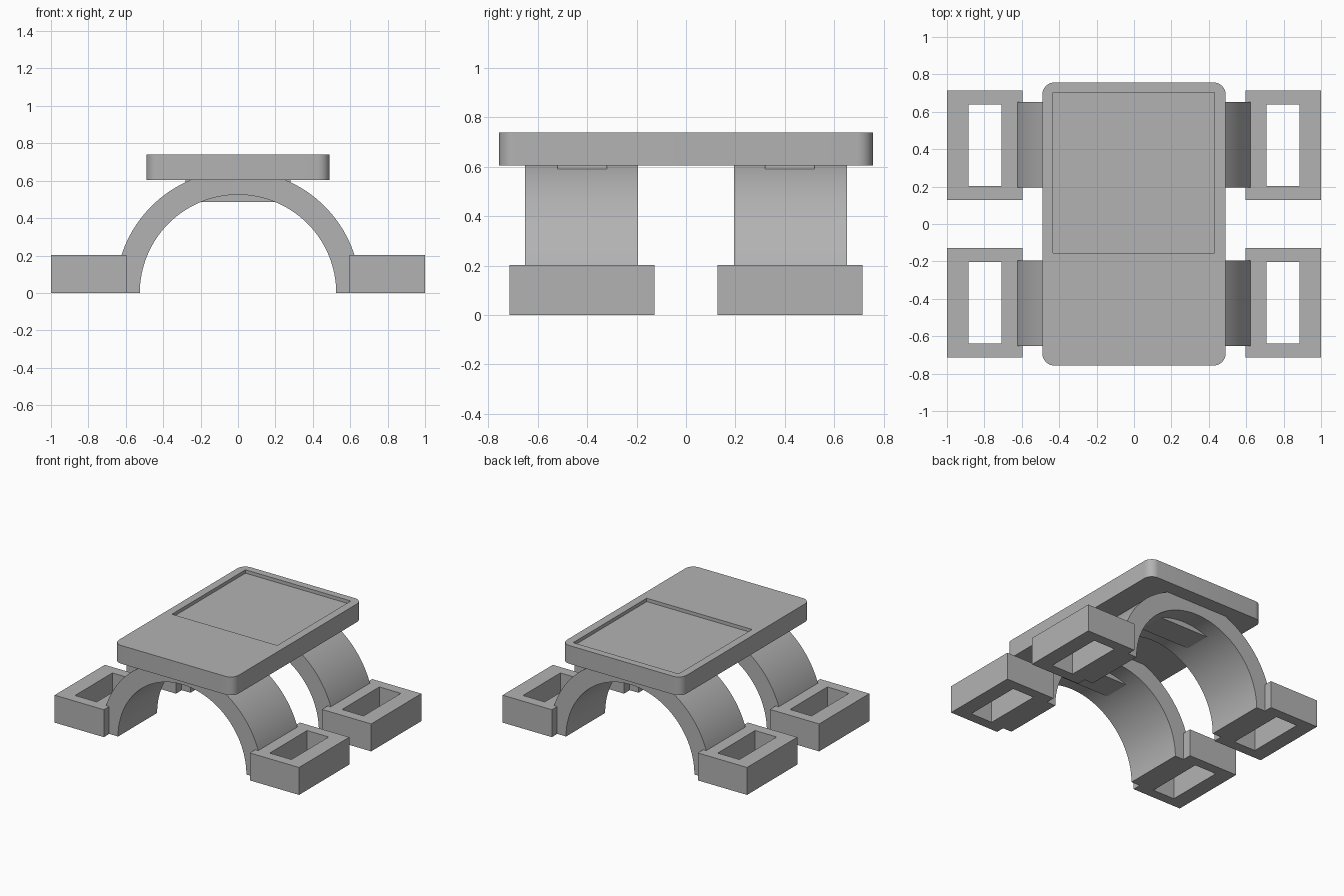
import bpy
import bmesh
from math import sin, cos, pi, radians

cube = bpy.data.objects.get("Cube")
if cube:
    bpy.data.objects.remove(cube, do_unlink=True)

# One plain grey for the whole model
grey = bpy.data.materials.new("plain grey")
grey.use_nodes = True
grey.diffuse_color = (0.45, 0.45, 0.45, 1)
grey.node_tree.nodes["Principled BSDF"].inputs["Base Color"].default_value = (0.45, 0.45, 0.45, 1)


def finish(name, bm):
    bmesh.ops.recalc_face_normals(bm, faces=bm.faces)
    mesh = bpy.data.meshes.new(name)
    bm.to_mesh(mesh)
    bm.free()
    mesh.materials.append(grey)
    obj = bpy.data.objects.new(name, mesh)
    bpy.context.collection.objects.link(obj)
    bpy.ops.object.select_all(action='DESELECT')
    obj.select_set(True)
    bpy.context.view_layer.objects.active = obj
    bpy.ops.object.shade_smooth_by_angle(angle=radians(30))
    return obj


def rectangle(x0, x1, y0, y1):
    return [(x0, y0), (x1, y0), (x1, y1), (x0, y1)]


def rounded_rectangle(hx, hy, r, steps=8):
    points = []
    for quarter, (sx, sy) in enumerate([(1, 1), (-1, 1), (-1, -1), (1, -1)]):
        for i in range(steps + 1):
            a = (quarter + i / steps) * pi / 2
            points.append((sx * (hx - r) + r * cos(a), sy * (hy - r) + r * sin(a)))
    return points


def ring(bm, outline, z):
    verts = [bm.verts.new((x, y, z)) for x, y in outline]
    edges = [bm.edges.new((v, verts[i - 1])) for i, v in enumerate(verts)]
    return verts, edges


def walls(bm, low, high):
    for i in range(len(low)):
        bm.faces.new((low[i - 1], low[i], high[i], high[i - 1]))


def hollow_slab(name, outline, hole, z0, z1, floor):
    """Slab with a pocket down to floor; the pocket goes right through at z0."""
    bm = bmesh.new()
    low, low_edges = ring(bm, outline, z0)
    high, high_edges = ring(bm, outline, z1)
    hole_low, hole_low_edges = ring(bm, hole, floor)
    hole_high, hole_high_edges = ring(bm, hole, z1)
    bmesh.ops.triangle_fill(bm, edges=high_edges + hole_high_edges, use_beauty=True)
    if floor == z0:
        bmesh.ops.triangle_fill(bm, edges=low_edges + hole_low_edges, use_beauty=True)
    else:
        bm.faces.new(low)
        bm.faces.new(hole_low)
    walls(bm, low, high)
    walls(bm, hole_low, hole_high)
    return finish(name, bm)


def arch(name, inner, outer, y0, y1, steps=64):
    bm = bmesh.new()
    sections = []
    for i in range(steps + 1):
        a = pi * i / steps
        sections.append([bm.verts.new((r * cos(a), y, r * sin(a)))
                         for r, y in ((inner, y0), (outer, y0), (outer, y1), (inner, y1))])
    for a, b in zip(sections, sections[1:]):
        walls(bm, a, b)
    bm.faces.new(sections[0])
    bm.faces.new(sections[-1])
    return finish(name, bm)


def box(name, size, centre):
    bm = bmesh.new()
    bmesh.ops.create_cube(bm, size=1)
    bmesh.ops.scale(bm, vec=size, verts=bm.verts)
    bmesh.ops.translate(bm, vec=centre, verts=bm.verts)
    return finish(name, bm)


# Top plate with a shallow pocket towards the back
hollow_slab("top_plate", rounded_rectangle(0.49, 0.757, 0.065),
            rectangle(-0.432, 0.43, -0.155, 0.704), 0.605, 0.74, 0.715)

for end, sy in (("front", -1), ("back", 1)):
    # Arched legs, with a mounting block under the plate
    y0, y1 = sorted((sy * 0.195, sy * 0.652))
    arch(end + "_arch", 0.525, 0.655, y0, y1)
    box(end + "_mounting_block", (0.56, 0.2, 0.125), (0, sy * 0.42, 0.5475))

    # Open rectangular feet
    for side, sx in (("left", 1), ("right", -1)):
        fx = sorted((sx * 0.597, sx * 1.0))
        fy = sorted((sy * 0.128, sy * 0.715))
        hx = sorted((sx * 0.708, sx * 0.885))
        hy = sorted((sy * 0.204, sy * 0.64))
        hollow_slab(f"{end}_{side}_foot", rectangle(*fx, *fy),
                    rectangle(*hx, *hy), 0, 0.203, 0)
